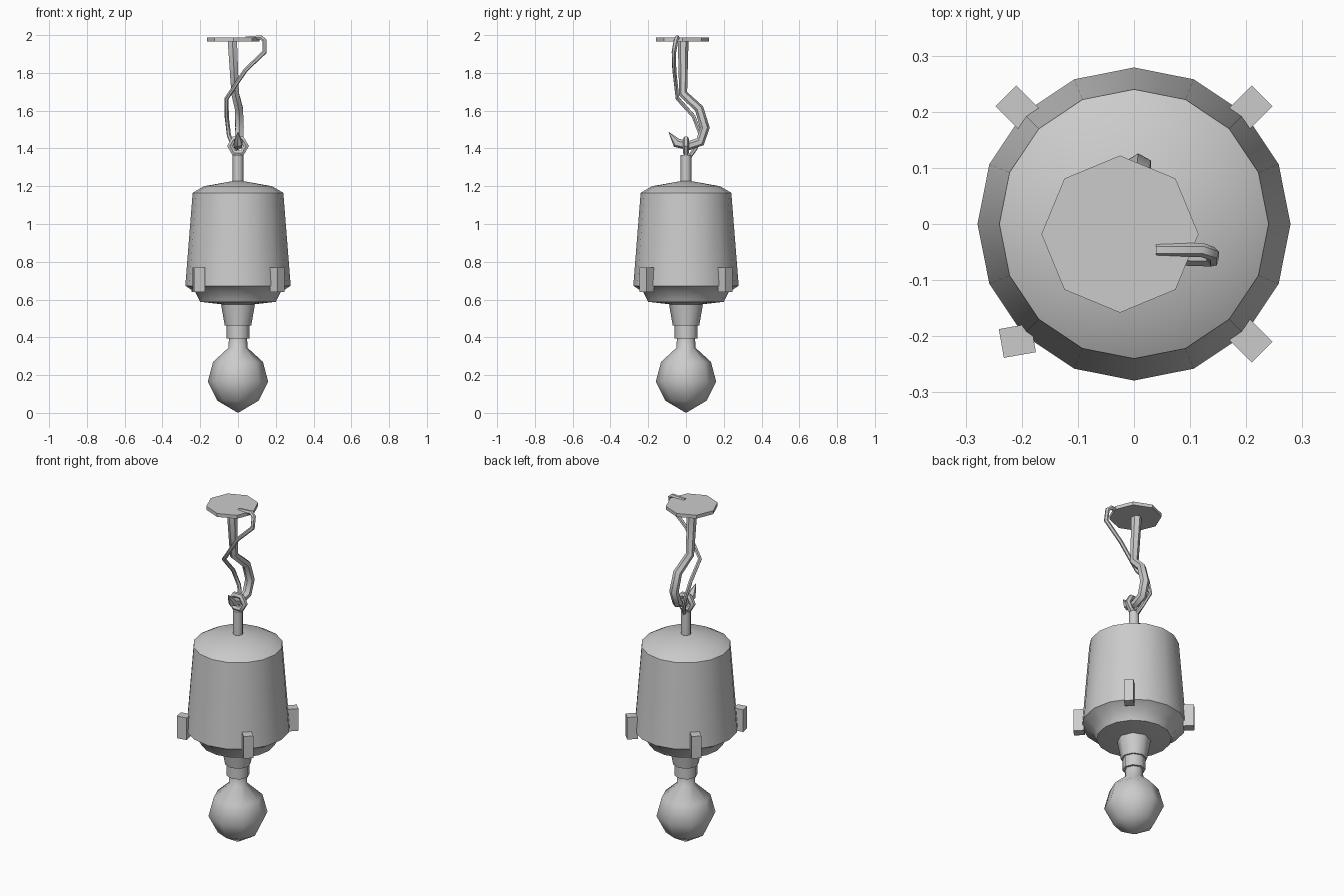
import bpy
import bmesh
from math import cos, sin, pi, radians

if "Cube" in bpy.data.objects:
    bpy.data.objects.remove(bpy.data.objects["Cube"])

grey = bpy.data.materials.new("plain grey")
grey.use_nodes = True
COLOUR = (0.6, 0.6, 0.6, 1)
grey.diffuse_color = COLOUR
grey.node_tree.nodes["Principled BSDF"].inputs["Base Color"].default_value = COLOUR


def finish(ob, angle=32):
    """Colour the part and smooth its soft edges."""
    ob.data.materials.clear()
    ob.data.materials.append(grey)
    bpy.ops.object.select_all(action='DESELECT')
    ob.select_set(True)
    bpy.context.view_layer.objects.active = ob
    bpy.ops.object.shade_smooth_by_angle(angle=radians(angle))
    return ob


def lathe(name, profile, sides, angle=32, centre=(0, 0)):
    """Turn an (r, z) profile around the upright axis and close its ends."""
    bm = bmesh.new()
    rings = []
    for r, z in profile:
        if r == 0:
            rings.append([bm.verts.new((0, 0, z))])
        else:
            rings.append([bm.verts.new((r * cos(2 * pi * i / sides), r * sin(2 * pi * i / sides), z))
                          for i in range(sides)])
    for a, b in zip(rings, rings[1:]):
        for i in range(sides):
            j = (i + 1) % sides
            corners = [a[i % len(a)], a[j % len(a)], b[j % len(b)], b[i % len(b)]]
            bm.faces.new(list(dict.fromkeys(corners)))
    for ring in (rings[0], rings[-1]):
        if len(ring) > 1:
            bm.faces.new(ring)
    bmesh.ops.recalc_face_normals(bm, faces=bm.faces)
    mesh = bpy.data.meshes.new(name)
    bm.to_mesh(mesh)
    bm.free()
    ob = bpy.data.objects.new(name, mesh)
    ob.location = (*centre, 0)
    bpy.context.collection.objects.link(ob)
    return finish(ob, angle)


def tube(name, points, depth, angle=50, cyclic=False):
    """Sweep a six-sided tube along (x, y, z, relative radius) points."""
    curve = bpy.data.curves.new(name, 'CURVE')
    curve.dimensions = '3D'
    curve.bevel_depth = depth
    curve.bevel_resolution = 1
    curve.use_fill_caps = True
    spline = curve.splines.new('POLY')
    spline.points.add(len(points) - 1)
    for p, (x, y, z, r) in zip(spline.points, points):
        p.co = (x, y, z, 1)
        p.radius = r
    spline.use_cyclic_u = cyclic
    ob = bpy.data.objects.new(name, curve)
    bpy.context.collection.objects.link(ob)
    bpy.ops.object.select_all(action='DESELECT')
    ob.select_set(True)
    bpy.context.view_layer.objects.active = ob
    bpy.ops.object.convert(target='MESH')
    return finish(bpy.context.object, angle)


# Bulb with its neck
lathe("bulb", [(0, 0), (0.11, 0.065), (0.16, 0.165), (0.132, 0.27),
               (0.05, 0.345), (0.048, 0.41)], 8, 60)

# Two-step lamp socket
lathe("socket_lower", [(0.061, 0.395), (0.061, 0.47)], 8, 50)
lathe("socket_upper", [(0.07, 0.462), (0.09, 0.575)], 8, 50)

# Tapered housing with shallow dome and bevelled underside
lathe("housing", [(0, 0.565), (0.2, 0.588), (0.225, 0.638), (0.279, 0.673),
                  (0.24, 1.165), (0.18, 1.2), (0, 1.232)], 16)

# Four clips around the rim, one of them knocked askew
for name, around, turn in (("clip_back_left", 45, 45), ("clip_back_right", 135, 135),
                           ("clip_front_right", 225, 190), ("clip_front_left", 315, 315)):
    a = radians(around)
    bpy.ops.mesh.primitive_cube_add(size=1, location=(0.294 * cos(a), 0.294 * sin(a), 0.705),
                                    rotation=(0, 0, radians(turn)))
    clip = bpy.context.object
    clip.name = name
    clip.scale = (0.058, 0.052, 0.13)
    finish(clip)

# Stem and eye on top of the housing
lathe("stem", [(0.028, 1.21), (0.028, 1.365)], 8, 50)
tube("eye_ring", [(0.043 * cos(i * pi / 3), 0, 1.413 + 0.043 * sin(i * pi / 3), 1)
                  for i in range(6)], 0.017, cyclic=True)

# Ceiling plate
lathe("ceiling_plate", [(0.14, 1.967), (0.14, 1.987)], 8, centre=(-0.025, -0.018))

# Hook hanging from the plate
tube("hook", [(-0.03, -0.015, 1.97, 1.05), (-0.015, -0.015, 1.69, 0.85),
              (0.005, 0.07, 1.61, 0.9), (0.008, 0.1, 1.51, 0.95),
              (0.005, 0.075, 1.435, 0.95), (0, 0.015, 1.415, 0.9),
              (0, -0.05, 1.43, 0.95), (0, -0.09, 1.485, 0.08)], 0.027)

# Slack power cord
tube("cord", [(0.04, -0.046, 1.982, 1), (0.12, -0.046, 1.988, 1),
              (0.14, -0.053, 1.972, 1), (0.14, -0.064, 1.91, 1),
              (0.04, -0.062, 1.815, 0.9), (-0.06, -0.045, 1.665, 0.9),
              (-0.06, 0.04, 1.57, 0.9), (-0.048, 0.078, 1.47, 0.9),
              (-0.02, 0.05, 1.4, 0.9), (0, 0.015, 1.35, 0.9)], 0.0125)
